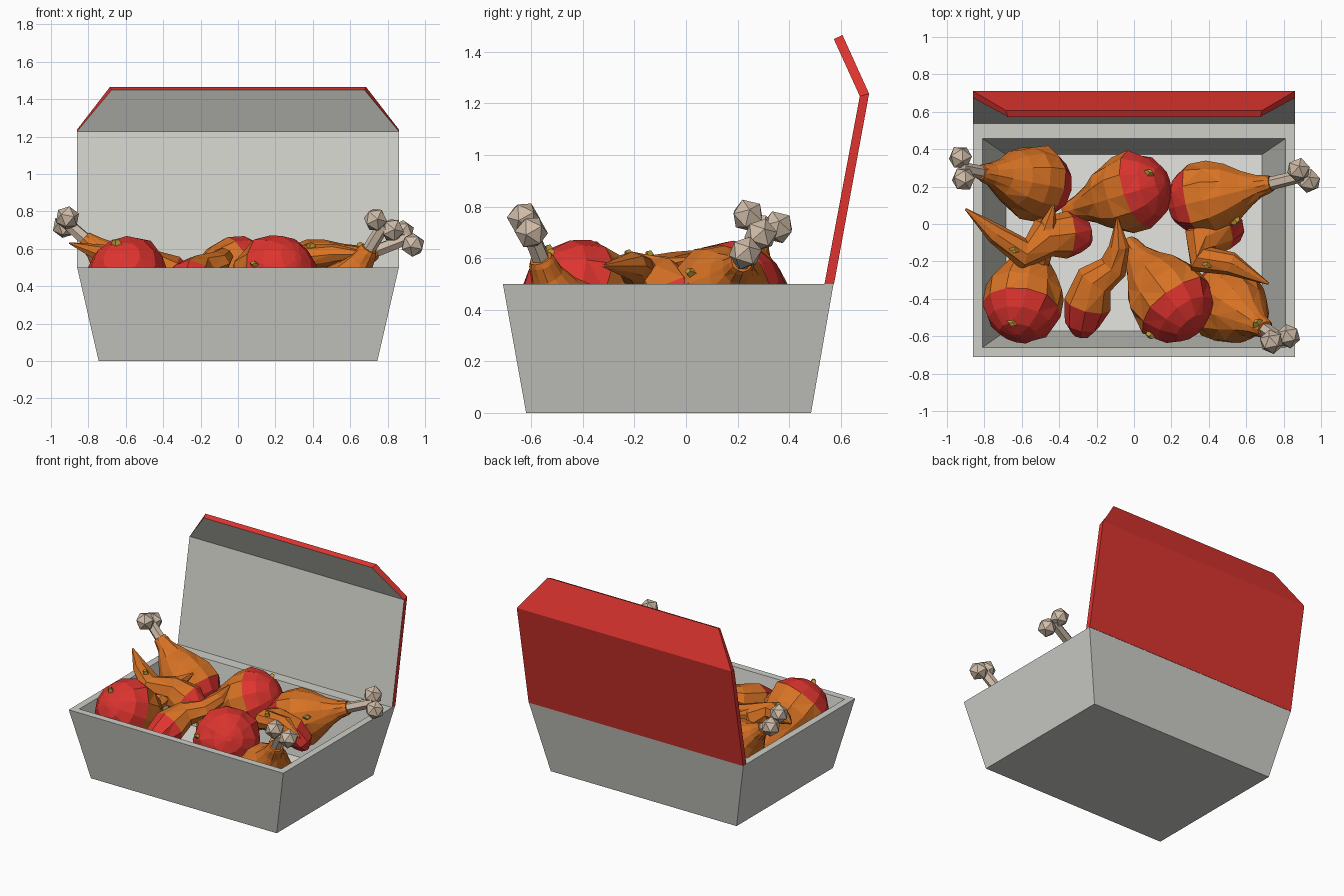
import bpy, bmesh, math, random
from mathutils import Vector
from mathutils.bvhtree import BVHTree

if "Cube" in bpy.data.objects:
    bpy.data.objects.remove(bpy.data.objects["Cube"])

random.seed(4)


def material(name, rgb):
    m = bpy.data.materials.new(name)
    m.diffuse_color = (*rgb, 1)
    m.use_nodes = True
    m.node_tree.nodes["Principled BSDF"].inputs["Base Color"].default_value = m.diffuse_color
    return m


GREY = material("grey card", (0.62, 0.62, 0.58))
PALE = material("pale lining", (0.78, 0.78, 0.75))
RED = material("red", (0.72, 0.034, 0.028))
ORANGE = material("crispy orange", (0.68, 0.17, 0.018))
BONE = material("bone", (0.62, 0.50, 0.39))
GOLD = material("gold crumb", (0.50, 0.31, 0.035))


def loft(name, rings, mats, rule=lambda i, j: 0, caps=(0, 0), tri=False):
    """Skin a list of equal-sized point rings; rule(band, side) picks the material."""
    bm = bmesh.new()
    vs = [[bm.verts.new(p) for p in r] for r in rings]
    n = len(rings[0])
    for i in range(len(vs) - 1):
        for j in range(n):
            k = (j + 1) % n
            f = bm.faces.new((vs[i][j], vs[i][k], vs[i + 1][k], vs[i + 1][j]))
            f.material_index = rule(i, j)
    for ring, mi in ((vs[0], caps[0]), (vs[-1], caps[1])):
        bm.faces.new(ring).material_index = mi
    bmesh.ops.recalc_face_normals(bm, faces=bm.faces)
    if tri:
        bmesh.ops.triangulate(bm, faces=bm.faces)
    return finish(name, bm, mats)


def finish(name, bm, mats):
    me = bpy.data.meshes.new(name)
    bm.to_mesh(me)
    bm.free()
    for m in mats:
        me.materials.append(m)
    ob = bpy.data.objects.new(name, me)
    bpy.context.collection.objects.link(ob)
    return ob


def rect(hx, y0, y1, z):
    return [(-hx, y0, z), (hx, y0, z), (hx, y1, z), (-hx, y1, z)]


def circle(c, axis, r, n, flat=1.0, jitter=0.0):
    """Ring of n points around an axis, optionally flattened and roughened."""
    axis = Vector(axis).normalized()
    u = axis.cross(Vector((0, 0, 1))).normalized()
    v = axis.cross(u)
    pts = []
    for k in range(n):
        a = 2 * math.pi * k / n
        rr = r * (1 + random.uniform(-jitter, jitter))
        pts.append(Vector(c) + u * math.cos(a) * rr + v * math.sin(a) * rr * flat)
    return pts


# Open tray with sloping walls
loft("box_tray", [rect(0.745, -0.62, 0.485, 0), rect(0.86, -0.71, 0.572, 0.5),
                  rect(0.81, -0.66, 0.457, 0.5), rect(0.685, -0.572, 0.372, 0.035)],
     [GREY, PALE], caps=(0, 1))

# Raised lid with folded, tapered front flap: outside red, inside grey
stations = [(0.86, 0.86, (0.574, 0.5), (0.537, 0.5)),
            (0.86, 0.86, (0.71, 1.238), (0.674, 1.228)),
            (0.685, 0.675, (0.607, 1.465), (0.573, 1.45))]
loft("box_lid", [[(-ho, *o), (ho, *o), (hi, *i), (-hi, *i)] for ho, hi, o, i in stations],
     [RED, GREY], rule=lambda i, j: 1 if j == 2 else 0)

food = []
# Drumstick outline: distance along the axis, radius
PROFILE = [(-0.21, 0.02), (-0.19, 0.095), (-0.13, 0.165), (-0.045, 0.212), (0.06, 0.205),
           (0.16, 0.165), (0.25, 0.105), (0.33, 0.066), (0.39, 0.052), (0.41, 0.045)]


def drumstick(name, centre, direction, knobs=None, scale=1.0):
    c, d = Vector(centre), Vector(direction).normalized()
    rings = [circle(c + d * t * scale, d, r * scale, 12, jitter=0.05) for t, r in PROFILE]
    food.append(loft(name + "_meat", rings, [ORANGE, RED],
                     rule=lambda i, j: 1 if i < 3 else 0, caps=(1, 0), tri=True))
    if knobs:
        a, b = (Vector(k) for k in knobs)
        end = (a + b) / 2
        loft(name + "_bone", [circle(c + d * 0.37, d, 0.036, 6), circle(end, d, 0.034, 6)], [BONE])
        bm = bmesh.new()
        for k in (a, b):
            res = bmesh.ops.create_icosphere(bm, subdivisions=1, radius=0.066)
            bmesh.ops.rotate(bm, verts=res["verts"], cent=(0, 0, 0),
                             matrix=d.to_track_quat("Z", "Y").to_matrix())
            bmesh.ops.translate(bm, verts=res["verts"], vec=k)
        finish(name + "_bone_knobs", bm, [BONE])


def boned(name, centre, k1, k2, scale=1.0):
    mid = (Vector(k1) + Vector(k2)) / 2
    drumstick(name, centre, mid - Vector(centre), (k1, k2), scale)


# Drumsticks with the bone showing
boned("back_left_drumstick", (-0.53, 0.22, 0.40), (-0.928, 0.355, 0.72), (-0.912, 0.24, 0.765), 0.95)
boned("back_right_drumstick", (0.38, 0.13, 0.45), (0.88, 0.29, 0.69), (0.935, 0.23, 0.62), 0.95)
boned("front_right_drumstick", (0.50, -0.43, 0.27), (0.735, -0.63, 0.755), (0.825, -0.60, 0.70))
# Drumsticks lying with the red end up
drumstick("back_middle_drumstick", (-0.01, 0.17, 0.46), (-0.85, -0.25, -0.42))
drumstick("front_left_drumstick", (-0.59, -0.42, 0.45), (0.15, 0.8, -0.5), scale=1.03)
drumstick("front_middle_drumstick", (0.2, -0.41, 0.455), (-0.5, 0.65, -0.4), scale=1.06)


def wing(name, path):
    """Bent, flattened loft ending in a point; path holds x, y, z, radius."""
    pts = [Vector(p[:3]) for p in path]
    rings = []
    for i, p in enumerate(path):
        d = pts[min(i + 1, len(pts) - 1)] - pts[max(i - 1, 0)]
        rings.append(circle(pts[i], d, p[3], 8, flat=0.85, jitter=0.08))
    food.append(loft(name, rings, [ORANGE, RED], rule=lambda i, j: 1 if i < 2 else 0,
                     caps=(1, 0), tri=True))


wing("left_wing", [(-0.25, -0.10, 0.38, 0.04), (-0.28, -0.08, 0.41, 0.10), (-0.36, -0.05, 0.45, 0.13),
                   (-0.48, -0.08, 0.50, 0.11), (-0.59, -0.16, 0.54, 0.08),
                   (-0.74, -0.05, 0.58, 0.055), (-0.90, 0.08, 0.63, 0.006)])
wing("middle_wing", [(-0.28, -0.59, 0.36, 0.05), (-0.275, -0.54, 0.39, 0.09), (-0.25, -0.43, 0.44, 0.12),
                     (-0.21, -0.30, 0.49, 0.10), (-0.11, -0.23, 0.52, 0.075),
                     (-0.08, -0.12, 0.56, 0.055), (-0.09, 0.03, 0.60, 0.006)])
wing("right_wing", [(0.53, 0.0, 0.32, 0.04), (0.52, -0.01, 0.37, 0.09), (0.46, -0.04, 0.45, 0.11),
                    (0.36, -0.10, 0.52, 0.10), (0.35, -0.19, 0.55, 0.08),
                    (0.52, -0.21, 0.57, 0.065), (0.72, -0.32, 0.57, 0.006)])
# Folded wing tip standing between the left pieces
food.append(loft("left_wing_flap", [circle(p, (0.4, 0.9, 0.3), r, 7, 0.8, 0.08) for p, r in
                 (((-0.52, -0.2, 0.45), 0.07), ((-0.47, -0.05, 0.53), 0.07), ((-0.43, 0.1, 0.57), 0.008))],
                 [ORANGE], tri=True))

# Crumbs dropped on to the food from above
verts, polys = [], []
for ob in food:
    base = len(verts)
    verts += [v.co.copy() for v in ob.data.vertices]
    polys += [[base + i for i in p.vertices] for p in ob.data.polygons]
tree = BVHTree.FromPolygons(verts, polys)
spots = [(-0.65, -0.53), (-0.64, -0.14), (-0.35, -0.20), (-0.31, 0.17), (-0.17, 0.32), (0.08, 0.27),
         (0.54, 0.02), (0.39, -0.22), (0.66, -0.53), (0.09, -0.59), (-0.13, -0.48), (-0.78, 0.18), (0.56, -0.1)]
bm = bmesh.new()
for x, y in spots:
    hit, normal, _, _ = tree.ray_cast(Vector((x, y, 2)), Vector((0, 0, -1)))
    if hit is None or hit.z < 0.2:
        continue
    vs = bmesh.ops.create_cone(bm, cap_ends=True, segments=4, radius1=0.034, radius2=0.018, depth=0.03)["verts"]
    bmesh.ops.scale(bm, verts=vs, vec=(1, 0.65, 1))
    bmesh.ops.rotate(bm, verts=vs, cent=(0, 0, 0), matrix=normal.to_track_quat("Z", "Y").to_matrix())
    bmesh.ops.translate(bm, verts=vs, vec=hit + normal * 0.006)
finish("crumbs", bm, [GOLD])
